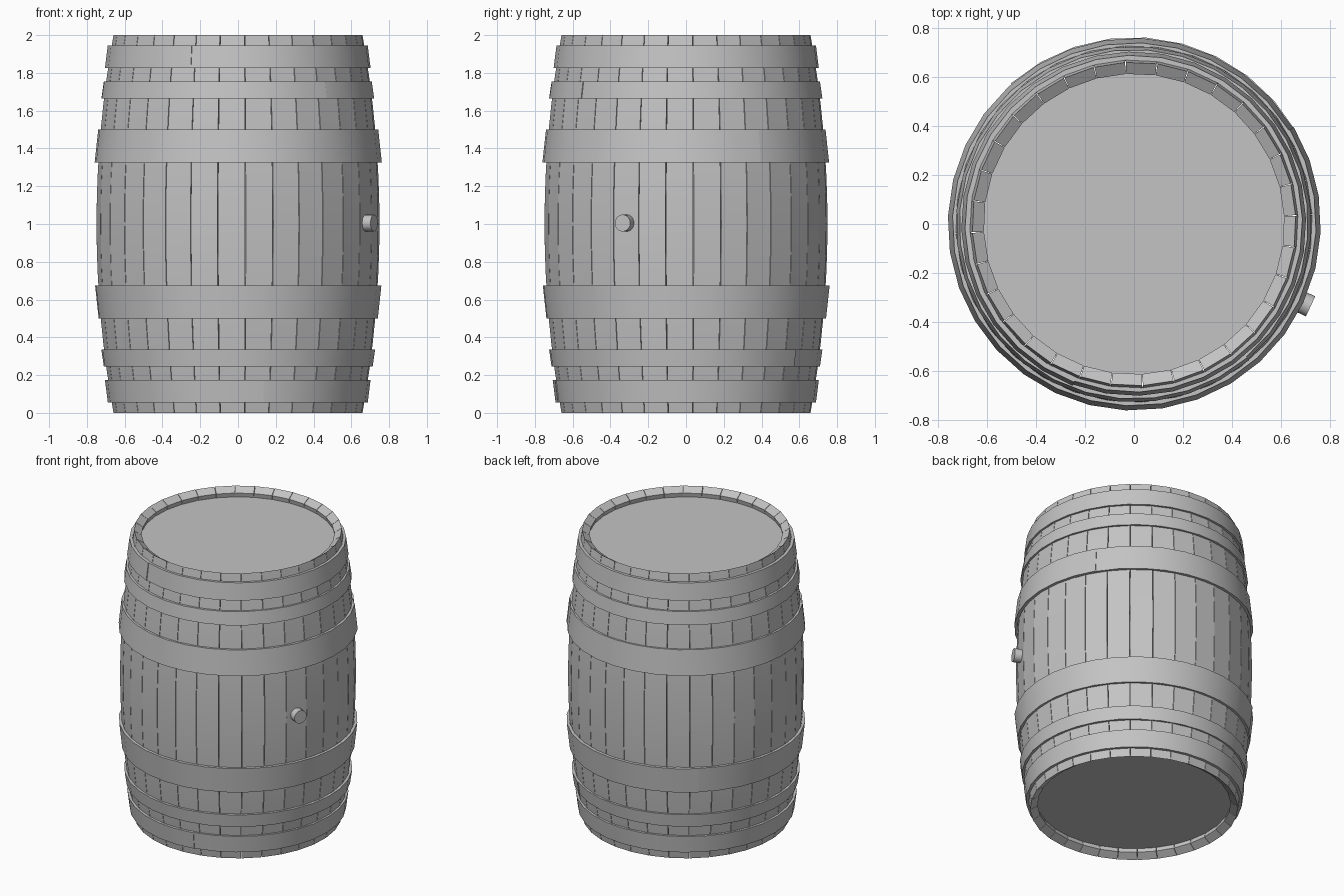
import bpy, bmesh, math
from math import sin, cos, radians, pi

if "Cube" in bpy.data.objects:
    bpy.data.objects.remove(bpy.data.objects["Cube"])

grey = bpy.data.materials.new("plain grey")
grey.use_nodes = True
COLOUR = (0.55, 0.55, 0.55, 1)
grey.diffuse_color = COLOUR
grey.node_tree.nodes["Principled BSDF"].inputs["Base Color"].default_value = COLOUR

STAVES = 32
STEP = 2 * pi / STAVES


def finish(name, bm):
    """Turn a bmesh into a smooth-by-angle object."""
    bmesh.ops.recalc_face_normals(bm, faces=bm.faces)
    mesh = bpy.data.meshes.new(name)
    bm.to_mesh(mesh)
    bm.free()
    mesh.materials.append(grey)
    obj = bpy.data.objects.new(name, mesh)
    bpy.context.collection.objects.link(obj)
    bpy.ops.object.select_all(action='DESELECT')
    obj.select_set(True)
    bpy.context.view_layer.objects.active = obj
    bpy.ops.object.shade_smooth_by_angle(angle=radians(30))
    return obj


def loft(bm, rings):
    """Skin a list of equal-length point loops and cap both ends."""
    loops = [[bm.verts.new(p) for p in ring] for ring in rings]
    n = len(loops[0])
    for a, b in zip(loops, loops[1:]):
        for i in range(n):
            j = (i + 1) % n
            bm.faces.new((a[i], a[j], b[j], b[i]))
    bm.faces.new(loops[0])
    bm.faces.new(loops[-1])


def polar(r, a, z):
    return (r * cos(a), r * sin(a), z)


def belly(z):
    return 0.75 - 0.09 * (z - 1) ** 2


# Staves: bowed planks with narrow gaps and ends bevelled inward
def stave_rings(angle):
    half = STEP / 2 - 0.0022
    levels = 16
    rings = []
    for k in range(levels + 1):
        z = 2 * k / levels
        inner_z = min(max(z, 0.03), 1.97)
        out, inn = belly(z), belly(z) - 0.047
        rings.append([polar(out, angle - half, z), polar(out, angle + half, z),
                      polar(inn, angle + half, inner_z),
                      polar(inn, angle - half, inner_z)])
    return rings


bm = bmesh.new()
for i in range(STAVES):
    loft(bm, stave_rings(-pi / 2 + 0.053 + (i + 0.5) * STEP))
finish("staves", bm)


# Heads: flat discs recessed inside each end
def disc(name, z0, z1):
    bm = bmesh.new()
    loft(bm, [[polar(0.63, i * STEP, z) for i in range(STAVES)] for z in (z0, z1)])
    finish(name, bm)


disc("bottom_head", 0.06, 0.1)
disc("top_head", 1.9, 1.94)


# Hoops: flared straps whose ends overlap at a seam
def hoop(name, z_end, z_mid, r_end, r_mid, seam):
    bm = bmesh.new()
    rings = []
    for i in range(STAVES + 2):
        a = radians(seam) + i * STEP
        grow = 0.005 * i / STAVES - 0.0025
        rings.append([polar(r_end + grow, a, z_end), polar(r_mid + grow, a, z_mid),
                      polar(r_mid + grow - 0.02, a, z_mid),
                      polar(r_end + grow - 0.02, a, z_end)])
    loft(bm, rings)
    finish(name, bm)


HOOPS = [("end", 0.055, 0.173, 0.688, 0.703, 270, 238),
         ("quarter", 0.245, 0.335, 0.712, 0.725, 42, 299),
         ("belly", 0.5, 0.675, 0.741, 0.76, 120, 20)]
for part, ze, zm, re, rm, seam_low, seam_high in HOOPS:
    hoop("bottom_" + part + "_hoop", ze, zm, re, rm, seam_low)
    hoop("top_" + part + "_hoop", 2 - ze, 2 - zm, re, rm, seam_high)

# Bung: short round plug in the side
bpy.ops.mesh.primitive_cylinder_add(vertices=16, radius=0.045, depth=0.1,
                                    location=polar(0.745, radians(-25), 1.005),
                                    rotation=(0, pi / 2, radians(-25)))
bung = bpy.context.object
bung.name = "bung"
bung.data.materials.append(grey)
bpy.ops.object.shade_smooth_by_angle(angle=radians(30))
